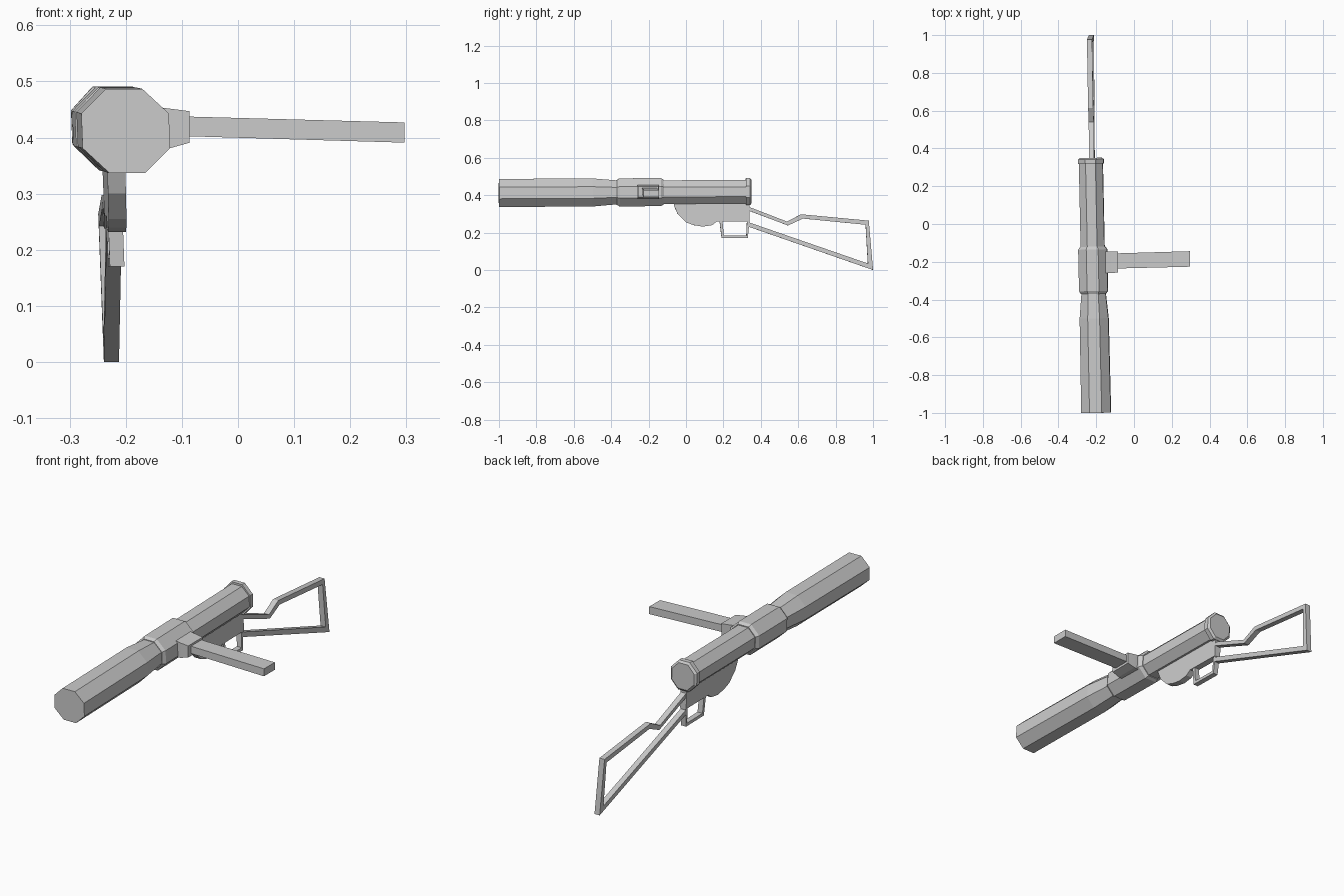
import bpy, math
from mathutils import Matrix

if "Cube" in bpy.data.objects:
    bpy.data.objects.remove(bpy.data.objects["Cube"])

# Slight yaw and lean of the whole model: local x is measured from the barrel axis
LEAN = Matrix(((1, -0.021, -0.04, -0.221 + 0.04 * 0.41),
               (0.021, 1, 0, 0),
               (0, 0, 1, 0),
               (0, 0, 0, 1)))


def make(name, verts, faces, matrix=LEAN):
    me = bpy.data.meshes.new(name)
    me.from_pydata(verts, [], faces)
    me.transform(matrix)
    ob = bpy.data.objects.new(name, me)
    bpy.context.collection.objects.link(ob)
    return ob


def octagon_tube(name, rings):
    """rings: (y, half width in x, half height in z)"""
    verts, faces = [], []
    k = 1 / math.cos(math.pi / 8)
    for y, rx, rz in rings:
        zc = 0.412 + 0.005 * (y + 1)
        for i in range(8):
            a = math.pi / 8 + i * math.pi / 4
            verts.append((rx * k * math.cos(a), y, zc + rz * k * math.sin(a)))
    for r in range(len(rings) - 1):
        for i in range(8):
            a, b = r * 8 + i, r * 8 + (i + 1) % 8
            faces.append((a, a + 8, b + 8, b))
    last = (len(rings) - 1) * 8
    faces.append(tuple(range(8)))
    faces.append(tuple(last + i for i in reversed(range(8))))
    return make(name, verts, faces)


def plate(name, profile, half):
    """Side profile (y, z) extruded across x"""
    n = len(profile)
    verts = [(s * half, y, z) for s in (-1, 1) for y, z in profile]
    faces = [tuple(reversed(range(n))), tuple(range(n, 2 * n))]
    faces += [(i, (i + 1) % n, n + (i + 1) % n, n + i) for i in range(n)]
    return make(name, verts, faces)


def frame(name, outer, inner, half):
    """Open bent bar between an outer and an inner side path"""
    n = len(outer)
    verts = []
    for (oy, oz), (iy, iz) in zip(outer, inner):
        verts += [(-half, oy, oz), (half, oy, oz), (half, iy, iz), (-half, iy, iz)]
    faces = [(3, 2, 1, 0), tuple(4 * n - 4 + j for j in range(4))]
    for i in range(n - 1):
        for j in range(4):
            a, b = 4 * i + j, 4 * i + (j + 1) % 4
            faces.append((a, b, b + 4, a + 4))
    return make(name, verts, faces)


def side_block(name, sections):
    """Rectangular sections along x: (x, y0, y1, z0, z1), in world space"""
    n = len(sections)
    verts = []
    for x, y0, y1, z0, z1 in sections:
        verts += [(x, y0, z0), (x, y1, z0), (x, y1, z1), (x, y0, z1)]
    faces = [(3, 2, 1, 0), tuple(4 * n - 4 + j for j in range(4))]
    for i in range(n - 1):
        for j in range(4):
            a, b = 4 * i + j, 4 * i + (j + 1) % 4
            faces.append((a, b, b + 4, a + 4))
    return make(name, verts, faces, Matrix.Identity(4))


# Thick front barrel, collar, rear tube and end cap
octagon_tube("front_barrel", [(-1, .078, .075), (-.5, .076, .075),
                              (-.37, .064, .064), (-.34, .064, .064)])
octagon_tube("collar", [(-.37, .066, .067), (-.355, .076, .075),
                        (-.135, .076, .075), (-.12, .066, .067)])
octagon_tube("rear_tube", [(-.14, .063, .063), (.33, .063, .063)])
octagon_tube("end_cap", [(.32, .068, .072), (.342, .068, .072), (.35, .058, .062)])

# Side magazine and its socket
side_block("magazine_socket", [(-.17, -.26, -.145, .378, .458), (-.125, -.26, -.145, .38, .452),
                               (-.086, -.257, -.146, .391, .447)])
side_block("magazine", [(-.11, -.236, -.156, .403, .438), (.297, -.226, -.144, .391, .427)])

# Trigger housing
plate("trigger_housing", [(-.065, .37), (-.065, .345), (-.045, .30), (0, .255), (.04, .24),
                          (.09, .232), (.14, .24), (.165, .26), (.34, .26), (.34, .37)], .016)

# Trigger guard
frame("trigger_guard", [(.178, .27), (.19, .17), (.33, .17), (.34, .27)],
      [(.194, .27), (.202, .185), (.322, .185), (.326, .27)], .013)

# Wire-style shoulder stock
frame("stock", [(.33, .34), (.54, .259), (.615, .298), (.977, .264), (1.0, 0), (.33, .233)],
      [(.33, .319), (.545, .238), (.625, .275), (.96, .242), (.972, .035), (.33, .257)], .0135)
